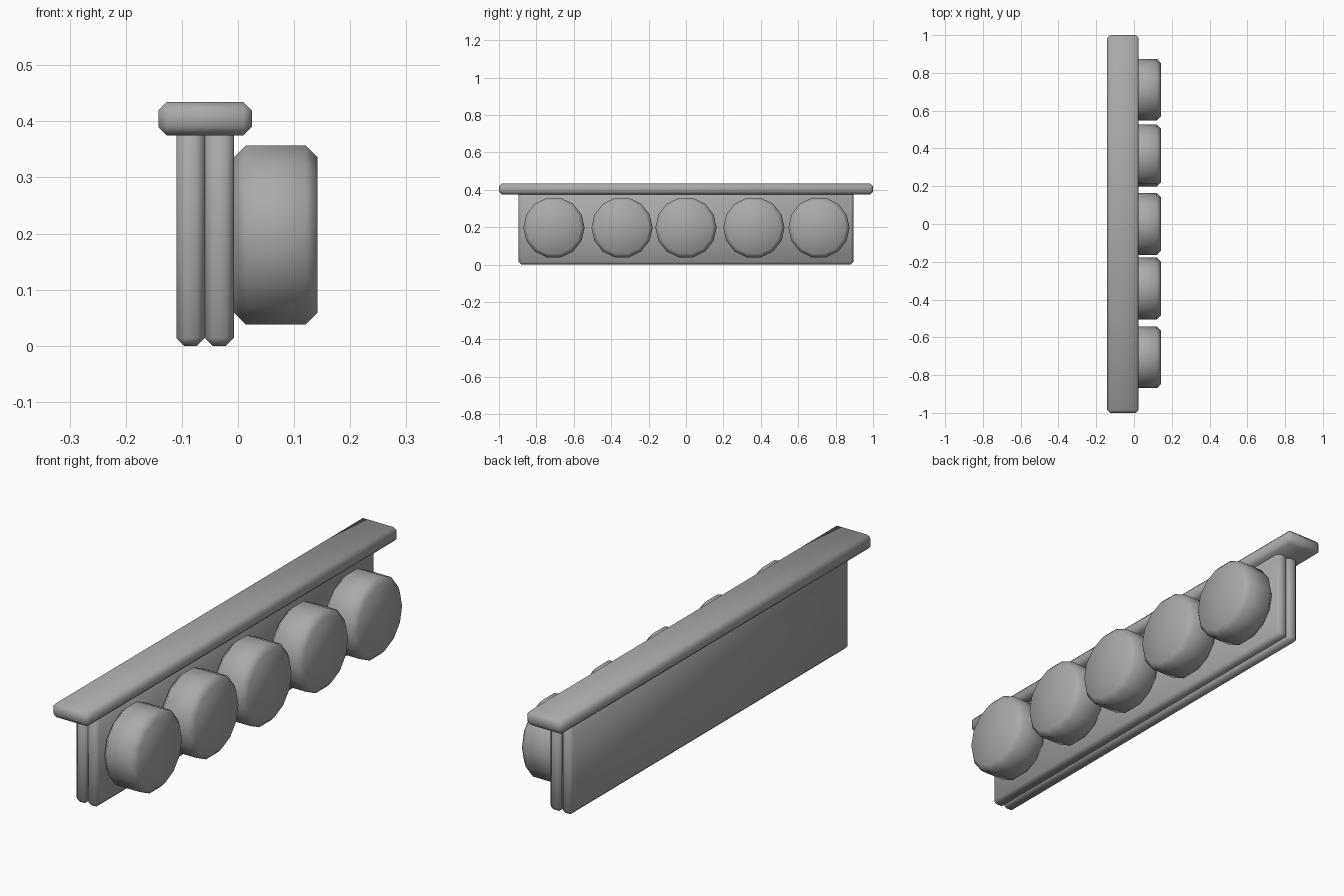
import bpy
import math

if "Cube" in bpy.data.objects:
    bpy.data.objects.remove(bpy.data.objects["Cube"], do_unlink=True)

grey = bpy.data.materials.new("plain grey")
grey.use_nodes = True
colour = (0.4, 0.4, 0.4, 1)
grey.diffuse_color = colour
grey.node_tree.nodes["Principled BSDF"].inputs["Base Color"].default_value = colour


def finish(obj, name, bevel):
    """Name, colour, chamfer and smooth a part."""
    obj.name = name
    obj.data.materials.append(grey)
    bpy.ops.object.transform_apply(location=False, rotation=True, scale=True)
    mod = obj.modifiers.new("chamfer", "BEVEL")
    mod.width = bevel
    mod.segments = 1
    mod.limit_method = "ANGLE"
    mod.angle_limit = math.radians(40)
    bpy.ops.object.shade_smooth()


def box(name, low, high, bevel):
    centre = [(a + b) / 2 for a, b in zip(low, high)]
    bpy.ops.mesh.primitive_cube_add(size=1, location=centre)
    obj = bpy.context.object
    obj.scale = [b - a for a, b in zip(low, high)]
    finish(obj, name, bevel)


# Top rail
box("top_rail", (-0.142, -1, 0.375), (0.025, 1, 0.434), 0.015)

# Two boards back to back under the rail
box("back_board", (-0.11, -0.895, 0), (-0.059, 0.895, 0.39), 0.014)
box("front_board", (-0.059, -0.895, 0), (-0.007, 0.895, 0.39), 0.014)

# Row of round knobs on the front board
for i, y in enumerate((-0.706, -0.342, 0, 0.363, 0.711)):
    bpy.ops.mesh.primitive_cylinder_add(vertices=14, radius=0.1635, depth=0.149,
                                        location=(0.0675, y, 0.1975),
                                        rotation=(0, math.pi / 2, 0))
    finish(bpy.context.object, f"knob_{i + 1}", 0.021)
